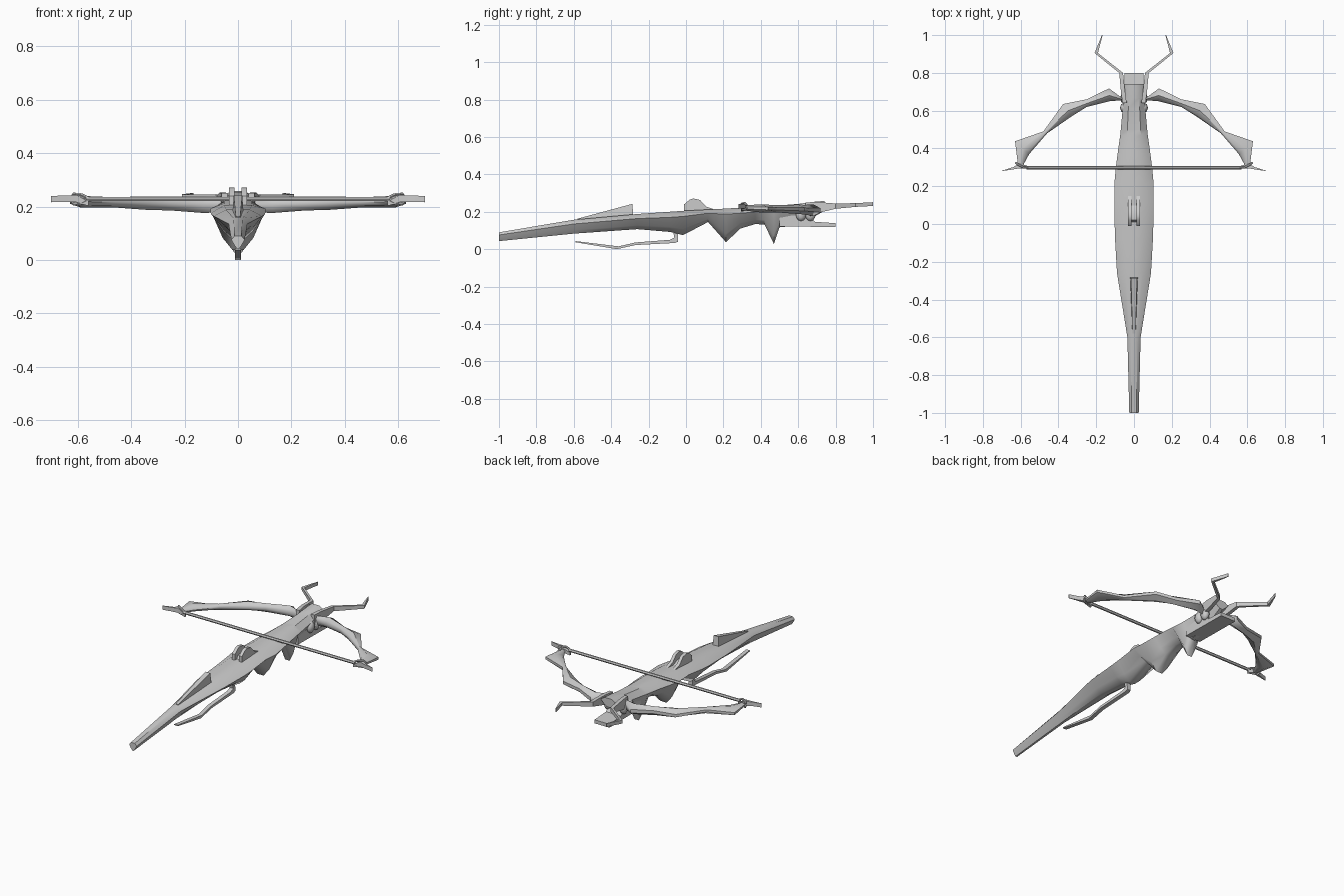
import bpy, bmesh, math
from mathutils import Vector

if "Cube" in bpy.data.objects:
    bpy.data.objects.remove(bpy.data.objects["Cube"])


def finish(name, bm, mirror=False, angle=35):
    bmesh.ops.recalc_face_normals(bm, faces=bm.faces)
    me = bpy.data.meshes.new(name)
    bm.to_mesh(me)
    bm.free()
    ob = bpy.data.objects.new(name, me)
    bpy.context.collection.objects.link(ob)
    bpy.ops.object.select_all(action='DESELECT')
    bpy.context.view_layer.objects.active = ob
    ob.select_set(True)
    bpy.ops.object.shade_smooth_by_angle(angle=math.radians(angle))
    if mirror:
        ob.modifiers.new("mirror", 'MIRROR').use_mirror_merge = False
    return ob


def loft(name, rings, **kw):
    """Skin a list of equal-length point rings and cap both ends."""
    bm = bmesh.new()
    vs = [[bm.verts.new(p) for p in r] for r in rings]
    n = len(rings[0])
    for a, b in zip(vs, vs[1:]):
        for i in range(n):
            j = (i + 1) % n
            bm.faces.new((a[i], a[j], b[j], b[i]))
    bm.faces.new(vs[0])
    bm.faces.new(vs[-1])
    return finish(name, bm, **kw)


def slab(name, profile, x0, x1, **kw):
    """Extrude a (y, z) side profile from x0 to x1."""
    return loft(name, [[(x, y, z) for y, z in profile] for x in (x0, x1)], **kw)


def tube(name, pts, r, sides=6, **kw):
    """Tube through points lying in a near-horizontal path."""
    rings = []
    pts = [Vector(p) for p in pts]
    for i, p in enumerate(pts):
        d = (pts[min(i + 1, len(pts) - 1)] - pts[max(i - 1, 0)]).normalized()
        u = d.cross(Vector((0, 0, 1))).normalized()
        v = u.cross(d)
        rings.append([p + r * (math.cos(t) * u + math.sin(t) * v)
                      for t in (2 * math.pi * k / sides for k in range(sides))])
    return loft(name, rings, **kw)


# Stock: stations of y, half width, top z, bottom z
stations = [
    (-1, .025, .09, .043), (-.6, .035, .157, .083), (-.26, .09, .188, .107),
    (-.085, .10, .20, .092), (-.016, .102, .205, .075), (.118, .104, .212, .145),
    (.214, .104, .217, .037), (.29, .097, .222, .11), (.37, .087, .226, .134),
    (.42, .08, .229, .132), (.47, .073, .232, .027), (.5, .07, .234, .117),
    (.61, .06, .243, .128), (.67, .055, .252, .165), (.74, .05, .258, .205)]
rings = []
for y, w, top, bot in stations:
    h = top - bot
    side = top - min(.3 * h, .03)
    low = bot + .25 * h
    half = [(.5 * w, top), (w, side), (.55 * w, low), (.2 * w, bot)]
    rings.append([(x, y, z) for x, z in half] + [(-x, y, z) for x, z in reversed(half)])
loft("stock", rings, angle=40)

# Flat nose plate under the front of the stock
slab("nose_plate", [(.5, .122), (.8, .118), (.8, .139), (.69, .146), (.66, .18), (.5, .18)],
     -.05, .05)

# Raised cheek rest on the butt
loft("cheek_rest", [
    [(-.01, -.58, .14), (.01, -.58, .14), (.008, -.58, .163), (-.008, -.58, .163)],
    [(-.022, -.28, .16), (.022, -.28, .16), (.016, -.287, .242), (-.016, -.287, .242)]])

# Twin string catch on top of the stock, with a low nut between
slab("string_catch", [(-.01, .19), (-.01, .24), (.02, .265), (.04, .271), (.075, .263),
                      (.107, .228), (.16, .21), (.16, .19)], .014, .033, mirror=True)
slab("catch_nut", [(.0, .19), (.02, .225), (.06, .23), (.1, .21), (.1, .19)], -.014, .014)

# Long trigger lever hanging under the stock
slab("trigger_lever", [
    (-.59, .037), (-.37, .0), (-.27, .022), (-.06, .033), (-.042, .04), (-.045, .1),
    (-.07, .1), (-.062, .062), (-.085, .05), (-.27, .036), (-.36, .015), (-.59, .043)],
    -.012, .012)

# Bow limbs: front edge xy, rear edge xy, centre z, half height
limb = [
    ((.03, .665), (.03, .62), .208, .034), ((.065, .668), (.065, .655), .208, .030),
    ((.132, .718), (.13, .65), .208, .032), ((.25, .66), (.25, .62), .211, .026),
    ((.375, .635), (.33, .57), .213, .025), ((.48, .49), (.46, .48), .216, .019),
    ((.63, .438), (.555, .37), .218, .022), ((.615, .32), (.585, .315), .220, .014)]
rings = []
for f, b, z, h in limb:
    def at(t, dz):
        return (f[0] + (b[0] - f[0]) * t, f[1] + (b[1] - f[1]) * t, z + dz)
    rings.append([at(0, .35 * h), at(.55, h), at(.9, .6 * h), at(1, 0),
                  at(.9, -.6 * h), at(.55, -h), at(0, -.35 * h)])
loft("bow_limb", rings, mirror=True, angle=45)

# Pointed nock at each limb tip
loft("limb_nock", [
    [(x, y - t, z - h), (x, y + t, z - h), (x, y + t, z + h), (x, y - t, z + h)]
    for x, y, z, t, h in ((.56, .30, .21, .006, .008), (.605, .308, .23, .013, .014),
                          (.64, .295, .229, .006, .012), (.70, .281, .228, .001, .012))],
     mirror=True)

# String and its end loops
tube("bow_string", [(-.57, .298, .228), (.57, .298, .228)], .009)
for n, s in (("upper", 1), ("lower", -1)):
    tube("string_loop_" + n, [(.555, .298, .228), (.585, .30, .228 + .016 * s),
                              (.615, .315, .228 + .019 * s), (.625, .325, .228 + .006 * s)],
         .006, mirror=True)

# Bent antenna-like fork prongs at the nose
loft("fork_prong", [
    [(x - .5 * t, y, z - h), (x + .5 * t, y, z - h), (x + .5 * t, y, z + h), (x - .5 * t, y, z + h)]
    for x, y, z, t, h in ((.05, .64, .215, .022, .035), (.058, .70, .222, .022, .03),
                          (.068, .80, .23, .020, .014), (.20, .905, .236, .018, .010),
                          (.168, 1.0, .241, .004, .010))], mirror=True, angle=30)

# Bindings where the limbs meet the stock
for i, y in enumerate((.615, .665)):
    bm = bmesh.new()
    bmesh.ops.create_uvsphere(bm, u_segments=8, v_segments=6, radius=1)
    for v in bm.verts:
        v.co = Vector((.052 + v.co.x * .022, y + v.co.y * .028, .185 + v.co.z * .035))
    finish(f"limb_binding_{i + 1}", bm, mirror=True, angle=60)
